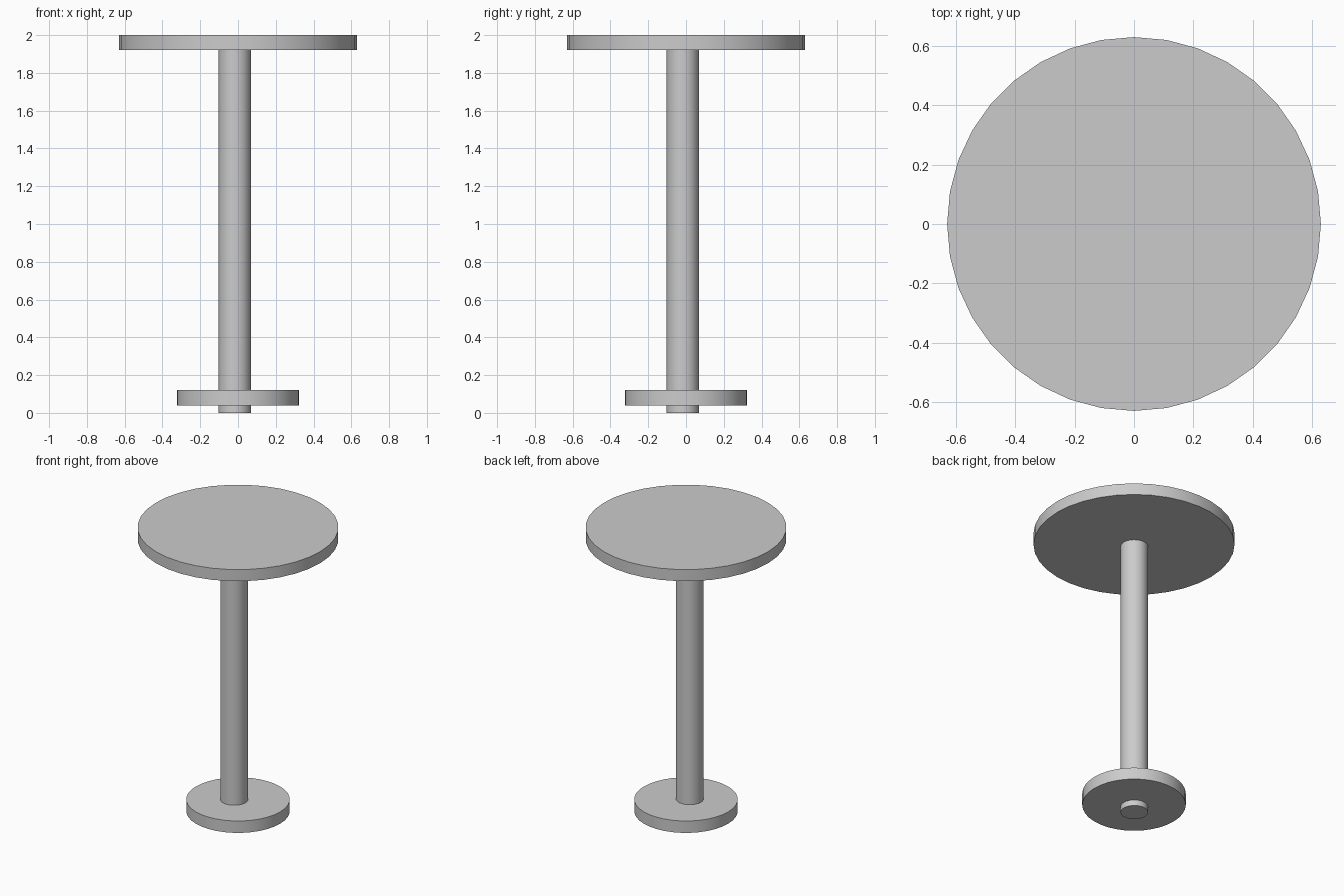
import bpy, math

if "Cube" in bpy.data.objects:
    bpy.data.objects.remove(bpy.data.objects["Cube"])


def disc(name, radius, z_low, z_high, x=0.0, y=0.0):
    """Upright 36-sided cylinder between two heights."""
    bpy.ops.mesh.primitive_cylinder_add(
        vertices=36, radius=radius, depth=z_high - z_low,
        location=(x, y, (z_low + z_high) / 2))
    ob = bpy.context.object
    ob.name = name
    bpy.ops.object.shade_smooth_by_angle(angle=math.radians(30))
    return ob


# Round table top
disc("table_top", 0.629, 1.92, 2.0)

# Column, slightly off centre, poking out below the base plate
disc("column", 0.086, 0.0, 1.93, x=-0.017, y=-0.017)

# Base plate
disc("base_plate", 0.324, 0.04, 0.122)
